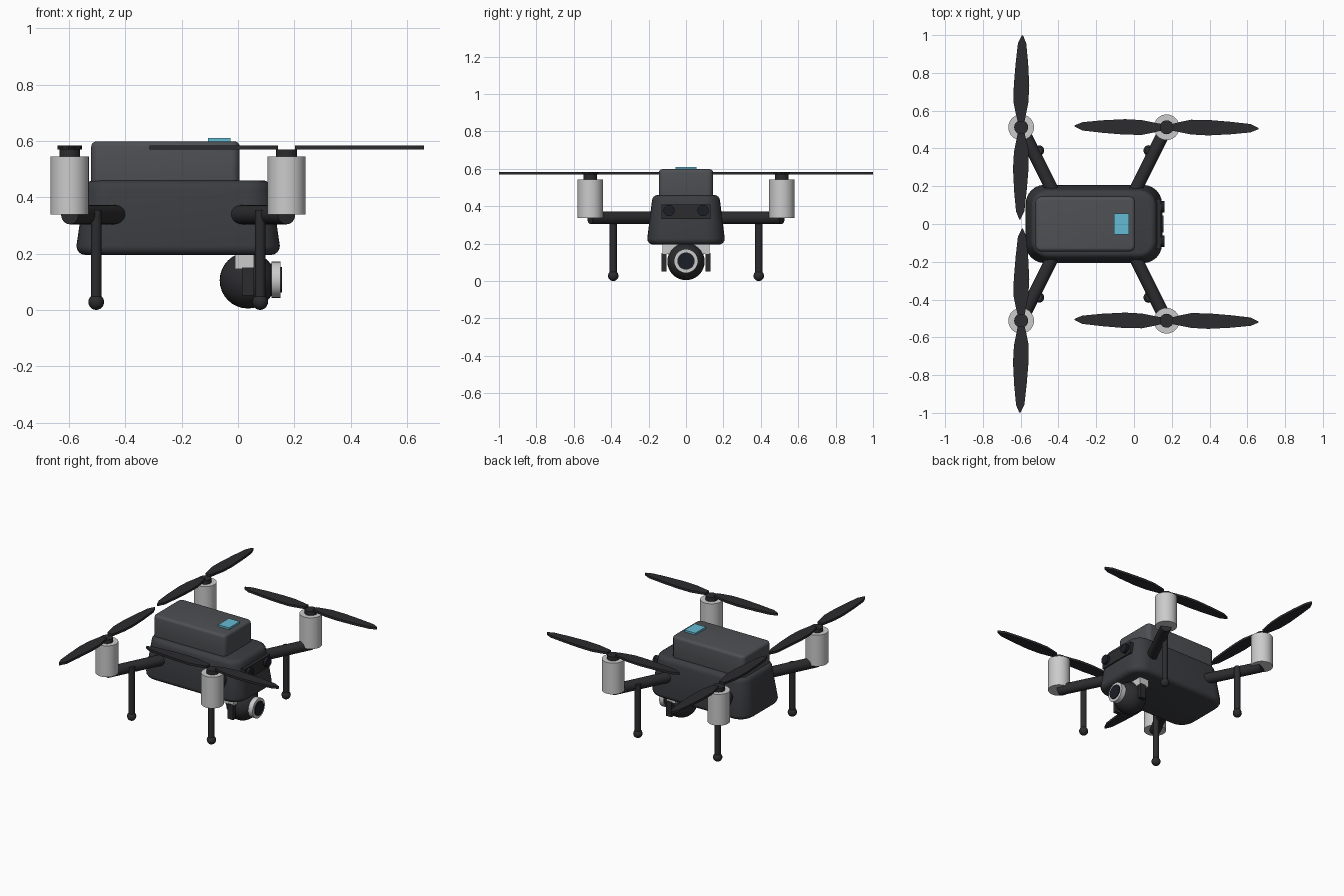
import bpy, bmesh, math
from mathutils import Vector

if "Cube" in bpy.data.objects:
    bpy.data.objects.remove(bpy.data.objects["Cube"])

CX = -0.2125   # middle of the airframe in x


def mat(name, r, g, b):
    m = bpy.data.materials.new(name)
    m.diffuse_color = (r, g, b, 1)
    m.use_nodes = True
    m.node_tree.nodes["Principled BSDF"].inputs["Base Color"].default_value = m.diffuse_color
    return m


DARK = mat("dark_shell", 0.045, 0.047, 0.053)
BLACK = mat("black_plastic", 0.025, 0.025, 0.028)
SLATE = mat("slate", 0.075, 0.08, 0.087)
BLUE = mat("blue_light", 0.13, 0.5, 0.66)
GLASS = mat("lens_glass", 0.012, 0.013, 0.02)


def finish(bm, name, m=None, smooth=True):
    bmesh.ops.recalc_face_normals(bm, faces=bm.faces)
    me = bpy.data.meshes.new(name)
    bm.to_mesh(me)
    bm.free()
    ob = bpy.data.objects.new(name, me)
    bpy.context.collection.objects.link(ob)
    if m:
        me.materials.append(m)
    if smooth:
        bpy.ops.object.select_all(action='DESELECT')
        ob.select_set(True)
        bpy.context.view_layer.objects.active = ob
        bpy.ops.object.shade_smooth_by_angle(angle=math.radians(35))
    return ob


def box(name, lo, hi, m=None, corner=0, edge=0, taper=(1, 1)):
    """Box with rounded upright corners, a tapered top and softened rims."""
    lo, hi = Vector(lo), Vector(hi)
    mid, size = (lo + hi) / 2, hi - lo
    bm = bmesh.new()
    bmesh.ops.create_cube(bm, size=1)
    for v in bm.verts:
        v.co = Vector((v.co.x * size.x, v.co.y * size.y, v.co.z * size.z))
    if corner:
        up = [e for e in bm.edges if abs(e.verts[0].co.z - e.verts[1].co.z) > 1e-4]
        bmesh.ops.bevel(bm, geom=up, offset=corner, segments=6, profile=0.5, affect='EDGES')
    for v in bm.verts:
        if v.co.z > 0:
            v.co.x *= taper[0]
            v.co.y *= taper[1]
    if edge:
        rim = [e for e in bm.edges if abs(e.verts[0].co.z - e.verts[1].co.z) < 1e-4]
        bmesh.ops.bevel(bm, geom=rim, offset=edge, segments=4, profile=0.5, affect='EDGES')
    bmesh.ops.translate(bm, vec=mid, verts=bm.verts)
    return finish(bm, name, m)


def rod(name, a, b, r, m=None, sides=32):
    a, b = Vector(a), Vector(b)
    bm = bmesh.new()
    bmesh.ops.create_cone(bm, cap_ends=True, segments=sides, radius1=r, radius2=r,
                          depth=(b - a).length)
    rot = (b - a).to_track_quat('Z', 'Y').to_matrix()
    bmesh.ops.rotate(bm, cent=(0, 0, 0), matrix=rot, verts=bm.verts)
    bmesh.ops.translate(bm, vec=(a + b) / 2, verts=bm.verts)
    return finish(bm, name, m)


def ball(name, c, r, m=None, u=32, v=16):
    bm = bmesh.new()
    bmesh.ops.create_uvsphere(bm, u_segments=u, v_segments=v, radius=r)
    bmesh.ops.translate(bm, vec=c, verts=bm.verts)
    return finish(bm, name, m)


# Blade outline: distance from hub, leading edge, trailing edge
BLADE = [(0.03, 0.018, -0.018), (0.07, 0.028, -0.026), (0.13, 0.04, -0.038),
         (0.22, 0.039, -0.043), (0.34, 0.029, -0.037), (0.445, 0.017, -0.027),
         (0.487, -0.004, -0.010)]


def blade(name, c, angle, m):
    ca, sa = math.cos(angle), math.sin(angle)
    outline = [(r, w) for r, w, _ in BLADE] + [(r, w) for r, _, w in reversed(BLADE)]
    bm = bmesh.new()
    vs = [bm.verts.new((c[0] + r * ca - w * sa, c[1] + r * sa + w * ca, c[2])) for r, w in outline]
    f = bm.faces.new(vs)
    ext = bmesh.ops.extrude_face_region(bm, geom=[f])
    top = [g for g in ext["geom"] if isinstance(g, bmesh.types.BMVert)]
    bmesh.ops.translate(bm, vec=(0, 0, 0.015), verts=top)
    return finish(bm, name, m, smooth=False)


# Hull, battery and power button
box("hull", (CX - 0.361, -0.207, 0.195), (CX + 0.361, 0.207, 0.46), DARK,
    corner=0.1, edge=0.032, taper=(0.92, 0.88))
box("battery", (-0.521, -0.145, 0.44), (0.006, 0.145, 0.598), SLATE, corner=0.03, edge=0.018)
box("power_button", (-0.106, -0.055, 0.59), (-0.026, 0.055, 0.61), BLUE)

# Forward vision sensors
box("sensor_plate", (0.08, -0.132, 0.332), (0.142, 0.132, 0.41), BLACK)
for s, side in ((-1, "right"), (1, "left")):
    rod(f"sensor_lens_{side}", (0.1, s * 0.091, 0.377), (0.161, s * 0.091, 0.377), 0.03, GLASS, 24)

# Gimbal and camera
box("gimbal_bracket", (-0.01, -0.125, 0.145), (0.056, 0.125, 0.205))
for s, side in ((-1, "right"), (1, "left")):
    y = sorted((s * 0.105, s * 0.13))
    box(f"gimbal_arm_{side}", (0.015, y[0], 0.052), (0.056, y[1], 0.15), BLACK)
ball("camera_ball", (0.035, 0, 0.105), 0.1, BLACK)
rod("lens_barrel", (0.06, 0, 0.107), (0.121, 0, 0.107), 0.058, BLACK)
rod("lens_ring", (0.119, 0, 0.107), (0.151, 0, 0.107), 0.064)
rod("lens_front", (0.14, 0, 0.107), (0.157, 0, 0.107), 0.046, GLASS)

# Four arms, each with leg, motor and propeller
for sx, end in ((-1, "rear"), (1, "front")):
    for sy, side in ((-1, "right"), (1, "left")):
        tag = f"{end}_{side}"
        mx, my = CX + sx * 0.385, sy * 0.512
        rod(f"arm_{tag}", (CX + sx * 0.18, sy * 0.1, 0.338), (mx, my, 0.338), 0.034, BLACK, 24)
        lx, ly = CX + sx * 0.291, sy * 0.389
        rod(f"leg_{tag}", (lx, ly, 0.03), (lx, ly, 0.355), 0.019, BLACK, 20)
        ball(f"foot_{tag}", (lx, ly, 0.028), 0.028, BLACK, 20, 12)
        rod(f"motor_{tag}", (mx, my, 0.338), (mx, my, 0.544), 0.068)
        rod(f"hub_{tag}", (mx, my, 0.54), (mx, my, 0.57), 0.037, BLACK, 24)
        base = 0 if sx > 0 else math.pi / 2
        for k in range(2):
            blade(f"blade_{tag}_{k + 1}", (mx, my, 0.569), base + k * math.pi, BLACK)
